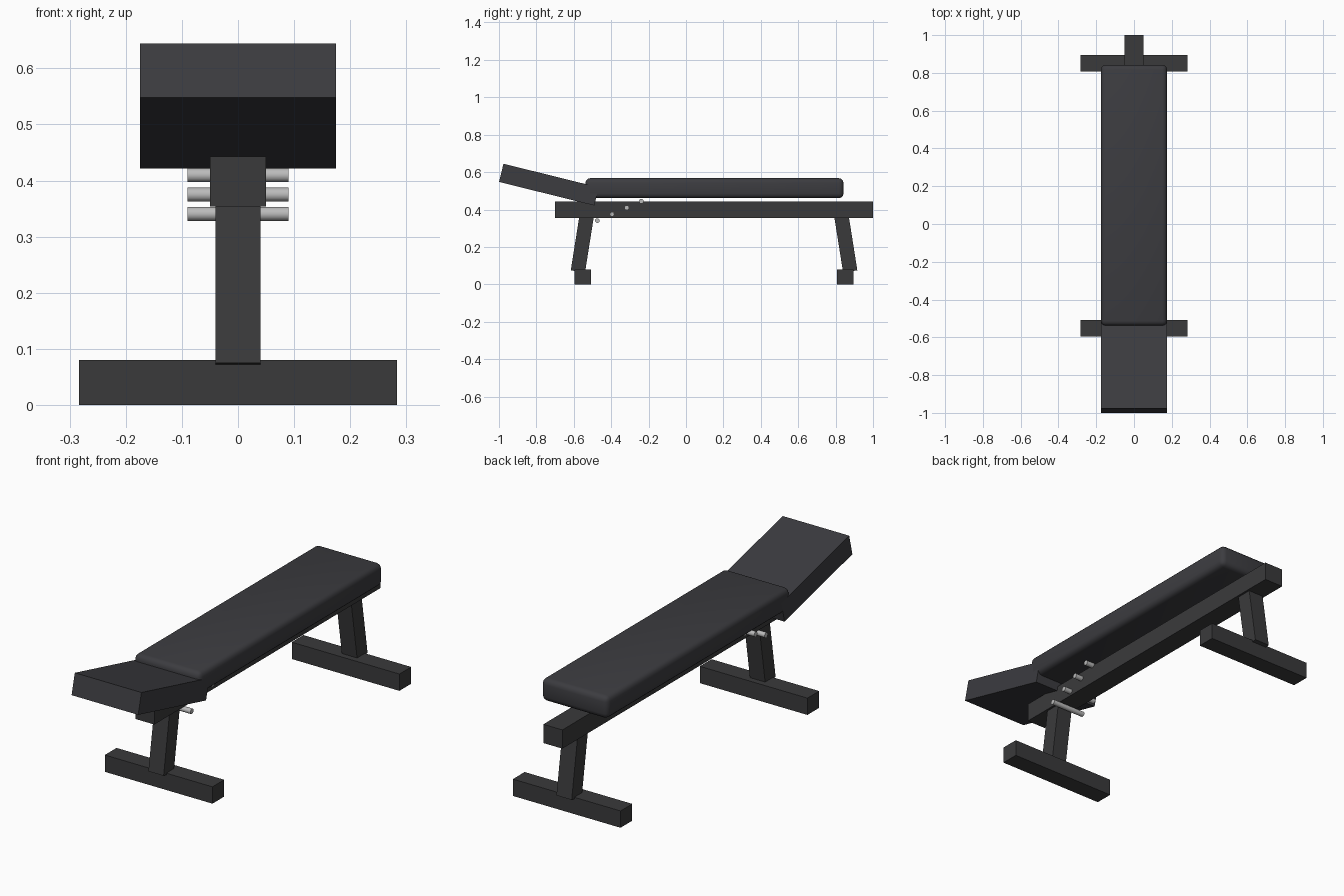
import bpy
from math import radians, sin, cos

if "Cube" in bpy.data.objects:
    bpy.data.objects.remove(bpy.data.objects["Cube"])


def material(name, rgb):
    m = bpy.data.materials.new(name)
    m.diffuse_color = (*rgb, 1)
    m.use_nodes = True
    m.node_tree.nodes["Principled BSDF"].inputs["Base Color"].default_value = m.diffuse_color
    return m


FRAME = material("dark_steel", (0.042, 0.042, 0.044))
VINYL = material("dark_vinyl", (0.045, 0.045, 0.051))
METAL = material("bare_metal", (0.5, 0.5, 0.5))


def box(name, center, size, mat, tilt=0):
    """Box with the given full size, tilted about the x axis (degrees)."""
    bpy.ops.mesh.primitive_cube_add(size=1, location=center)
    ob = bpy.context.object
    ob.name = name
    ob.scale = size
    bpy.ops.object.transform_apply(location=False, rotation=False, scale=True)
    ob.rotation_euler.x = radians(tilt)
    ob.data.materials.append(mat)
    return ob


# Main beam
MID = 0.15
box("main_beam", (0, MID, 0.398), (0.10, 1.70, 0.089), FRAME)

# Splayed legs and floor feet, mirrored about the middle of the beam
LEAN, LEG = 9, 0.34
for end, s in (("front", -1), ("back", 1)):
    a = radians(LEAN)
    y = MID + s * (0.728 - sin(a) * LEG / 2)
    box(end + "_leg", (0, y, 0.069 + cos(a) * LEG / 2),
        (0.08, 0.077, LEG), FRAME, tilt=s * LEAN)
    box(end + "_foot", (0, MID + s * 0.702, 0.04), (0.566, 0.088, 0.08), FRAME)

# Long padded bench with rounded edges
pad = box("bench_pad", (0, 0.152, 0.514), (0.35, 1.38, 0.107), VINYL)
bev = pad.modifiers.new("rounding", 'BEVEL')
bev.width = 0.025
bev.segments = 3
bpy.context.view_layer.objects.active = pad
bpy.ops.object.modifier_apply(modifier=bev.name)
bpy.ops.object.shade_smooth_by_angle(angle=radians(35))

# Raised sharp-edged end pad
box("raised_end_pad", (0, -0.733, 0.533), (0.35, 0.525, 0.10), VINYL, tilt=-13.9)

# Row of adjustment pins through the beam
for i in range(4):
    bpy.ops.mesh.primitive_cylinder_add(
        vertices=12, radius=0.0125, depth=0.18,
        location=(0, -0.474 + 0.0785 * i, 0.3405 + 0.0345 * i),
        rotation=(0, radians(90), 0))
    pin = bpy.context.object
    pin.name = f"adjustment_pin_{i + 1}"
    pin.data.materials.append(METAL)
    bpy.ops.object.shade_smooth_by_angle(angle=radians(35))
